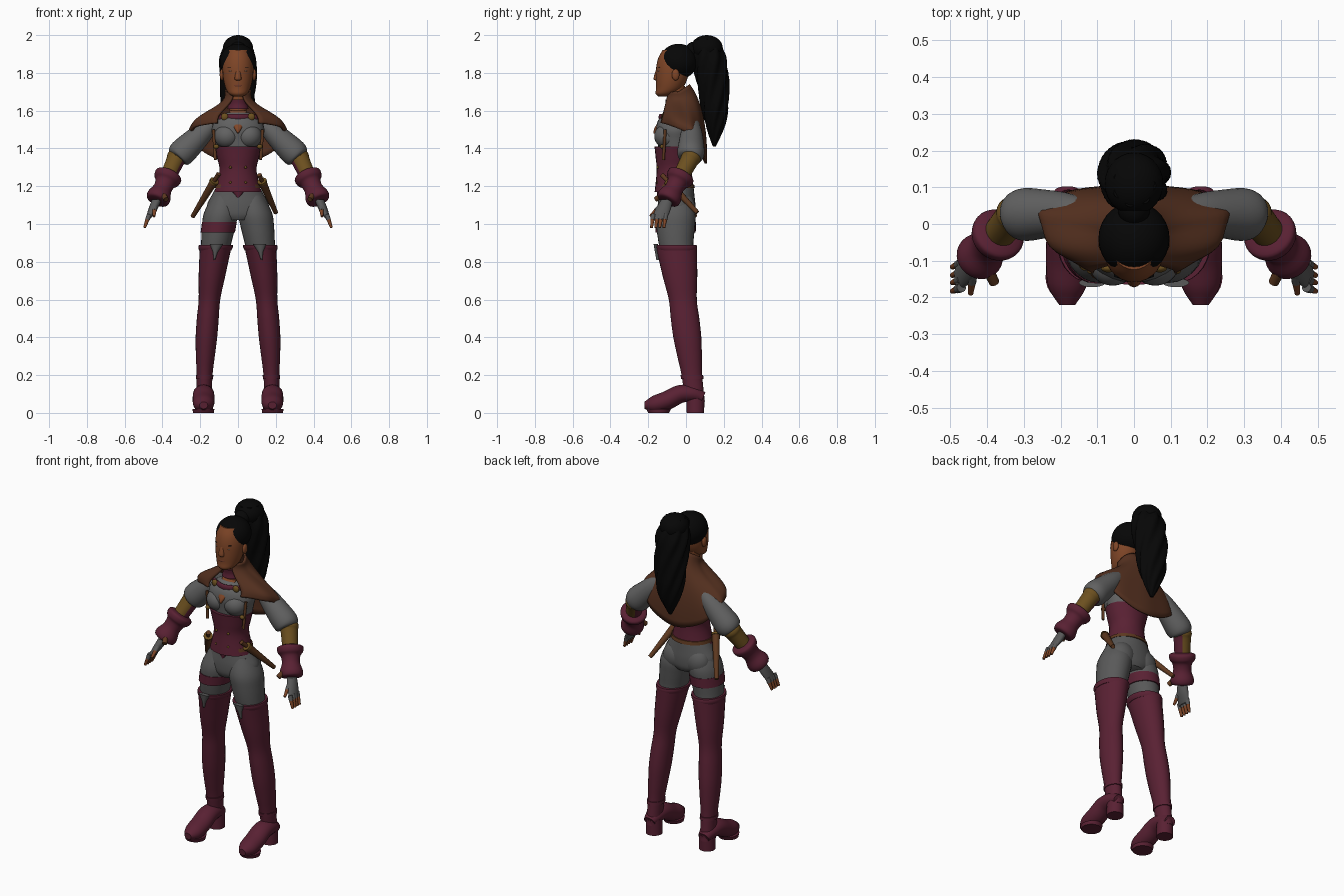
import bpy, bmesh, math
from mathutils import Vector, Matrix

cube = bpy.data.objects.get("Cube")
if cube:
    bpy.data.objects.remove(cube)


def material(name, red, green, blue):
    made = bpy.data.materials.new(name)
    made.use_nodes = True
    made.diffuse_color = (red, green, blue, 1)
    shader = made.node_tree.nodes["Principled BSDF"]
    shader.inputs["Base Color"].default_value = made.diffuse_color
    shader.inputs["Roughness"].default_value = .8
    return made


SKIN = material("warm skin", .21, .06, .02)
HAIR = material("black hair", .002, .002, .002)
BLOUSE = material("blouse grey", .12, .12, .12)
TROUSERS = material("trouser grey", .1, .1, .1)
WINE = material("wine red", .1, .015, .033)
CAPE = material("cape brown", .09, .03, .014)
GOLD = material("dull gold", .15, .08, .014)
LEATHER = material("tan leather", .11, .04, .014)
LIPS = material("lips", .15, .04, .02)
EYES = material("eye white", .25, .2, .17)


def finish(name, bm, *mats):
    bmesh.ops.recalc_face_normals(bm, faces=bm.faces)
    mesh = bpy.data.meshes.new(name)
    bm.to_mesh(mesh)
    bm.free()
    for mat in mats:
        mesh.materials.append(mat)
    mesh.polygons.foreach_set("use_smooth", [True] * len(mesh.polygons))
    mesh.set_sharp_from_angle(angle=math.radians(50))
    obj = bpy.data.objects.new(name, mesh)
    bpy.context.collection.objects.link(obj)
    return obj


def smooth_rows(rows, steps):
    """Add in-between rings that pass smoothly through the given rows."""
    rows = [Vector(row) for row in rows]
    padded = [rows[0], *rows, rows[-1]]
    result = []
    for before, start, end, after in zip(padded, padded[1:], padded[2:], padded[3:]):
        leave, arrive = (end - before) / 2, (after - start) / 2
        for i in range(steps):
            t = i / steps
            ease = t * t * (3 - 2 * t)
            result.append(start.lerp(end, ease) + leave * t * (1 - t) ** 2 - arrive * t * t * (1 - t))
    return result + [rows[-1]]


def loft(name, mat, rows, side=1, flat=True, sides=28, steps=4, lobes=0, accent=None):
    """Skin elliptical rings (x, y, z, width, depth), lying flat or square to the path."""
    rows = smooth_rows(rows, steps)
    bm = bmesh.new()
    rings = []
    for i, row in enumerate(rows):
        across, along = Vector((1, 0, 0)), Vector((0, 1, 0))
        if not flat:
            ahead, behind = rows[min(i + 1, len(rows) - 1)], rows[max(i - 1, 0)]
            path = Vector((ahead - behind)[:3]).normalized()
            across = path.cross(Vector((0, 0, 1))).normalized()
            along = across.cross(path)
        ring = []
        for k in range(sides):
            angle = math.tau * k / sides
            wave = 1 + .09 * math.cos(lobes * angle + i / 2) if lobes else 1
            offset = across * math.cos(angle) * row[3] + along * math.sin(angle) * row[4]
            point = Vector(row[:3]) + offset * wave
            point.x *= side
            ring.append(bm.verts.new(point))
        rings.append(ring)
    for low, high in zip(rings, rings[1:]):
        for k in range(sides):
            bm.faces.new((low[k - 1], low[k], high[k], high[k - 1]))
    bm.faces.new(rings[0])
    bm.faces.new(rings[-1])
    mats = [mat]
    if accent:
        # Second colour on faces turned towards the body
        mats.append(accent)
        bmesh.ops.recalc_face_normals(bm, faces=bm.faces)
        inward = Vector((-side, 0, -.5)).normalized()
        for face in bm.faces:
            face.material_index = int(face.normal.dot(inward) > .7)
    finish(name, bm, *mats)


def column(name, mat, rows, y, deep=1, thick=0, **options):
    """Upright central part from (height, half width) rows."""
    loft(name, mat, [(0, y, z, r, r * deep + thick) for z, r in rows], **options)


def leg_part(name, mat, rows, side, deep=1.3, **options):
    """Part of (height, half width) rows that follows the curved line of the leg."""
    rings = [(.18 - .08 * z * z, max(.055 - .12 * z, -.055), z, r, r * deep) for z, r in rows]
    loft(name, mat, rings, side, **options)


SHOULDER, ELBOW, WRIST = Vector((.17, .03, 1.5)), Vector((.325, .025, 1.35)), Vector((.43, -.1, 1.12))


def arm_part(name, mat, rows, side, **options):
    """Round part of (position, radius) rows: shoulder is 0, elbow 1, wrist 2."""
    rings = []
    for t, r in rows:
        place = SHOULDER.lerp(ELBOW, t) if t < 1 else ELBOW.lerp(WRIST, t - 1)
        rings.append((*place, r, r))
    loft(name, mat, rings, side, False, **options)


def rod(name, mat, start, end, thick, thin, side=1):
    loft(name, mat, [(*start, thick, thick), (*end, thin, thin)], side, False, sides=12, steps=1)


def blob(name, mat, place, size, side=1):
    bm = bmesh.new()
    x, y, z = place
    matrix = Matrix.Translation((x * side, y, z)) @ Matrix.Diagonal((*size, 1))
    bmesh.ops.create_uvsphere(bm, u_segments=28, v_segments=18, radius=1, matrix=matrix)
    finish(name, bm, mat)


def sheathed_dagger(name, top, tip, side=1):
    top, tip = Vector(top), Vector(tip)
    handle = top + (top - tip) / 4
    rod(name + "_scabbard", LEATHER, top, tip, .022, .012, side)
    rod(name + "_guard", GOLD, top, top.lerp(handle, .2), .025, .025, side)
    rod(name + "_grip", LEATHER, top, handle, .01, .013, side)


# Head and neck
column("neck", SKIN, [(1.53, .06), (1.6, .045), (1.73, .045)], y=-.05)
loft("head", SKIN, [(0, y, z, r, r * 1.07) for y, z, r in (
    (-.12, 1.675, .024), (-.108, 1.69, .049), (-.088, 1.72, .066), (-.076, 1.77, .078),
    (-.07, 1.83, .082), (-.065, 1.88, .076), (-.06, 1.92, .06))])
loft("nose", SKIN, [(0, -.15, 1.82, .01, .008), (0, -.158, 1.77, .018, .014), (0, -.15, 1.76, .01, .01)], sides=12)
blob("mouth", LIPS, (0, -.15, 1.733), (.025, .01, .01))
blob("chin", SKIN, (0, -.13, 1.69), (.026, .02, .016))

# Swept-back hair and wavy ponytail
blob("hair_cap", HAIR, (0, -.04, 1.86), (.097, .1, .094))
blob("hair_tie", HAIR, (0, .045, 1.92), (.045, .05, .045))
blob("ponytail_crown", HAIR, (0, .11, 1.93), (.08, .085, .07))
tail_widths = [.055, .09, .093, .088, .08, .055, .01]
tail = []
for i, width in enumerate(tail_widths):
    t = i / (len(tail_widths) - 1)
    tail.append((0, .105 + .05 * math.sin(2 * t), 1.98 - .57 * t, width, width * (1 - t / 4)))
loft("ponytail", HAIR, tail, sides=48, steps=6, lobes=7)

# Torso
column("blouse", BLOUSE, [(1.38, .115), (1.45, .13), (1.5, .14), (1.55, .12), (1.59, .06)], y=-.055, deep=.6, thick=.02)
loft("neckline", SKIN, [(0, -.163, 1.48, .003, .01), (0, -.15, 1.51, .022, .016),
                        (0, -.12, 1.55, .04, .018), (0, -.08, 1.6, .045, .015)])
column("corset", WINE, [(1.17, .125), (1.28, .098), (1.35, .111), (1.41, .127)], y=-.062, deep=.4, thick=.054)
loft("corset_point", WINE, [(0, -.14, 1.14, .004, .01), (0, -.14, 1.2, .06, .02)], steps=1)
column("hips", TROUSERS, [(1.2, .113), (1.15, .14), (1.1, .164), (1.05, .155), (1.02, .09)], y=-.05, deep=.2, thick=.067)
column("belt", LEATHER, [(1.19, .122), (1.21, .118)], y=-.058, thick=-.017, steps=1)
column("choker", WINE, [(1.61, .056), (1.635, .051), (1.66, .054)], y=-.055)
loft("collar_yoke", WINE, [(x, y, 1.565, .01, .018) for x, y in ((-.1, -.09), (0, -.135), (.1, -.09))], flat=False)

# Open shoulder cape with a raised collar, hanging lower at the back
bm = bmesh.new()
grid, columns, levels = [], 44, 16
for i in range(levels + 1):
    t = i / levels
    flare = min(max((t - .1) / .8, 0), 1)
    width = .07 + .19 * flare * flare * (3 - 2 * flare)
    line = []
    for k in range(columns + 1):
        angle = math.radians(155) * (2 * k / columns - 1)
        facing = math.cos(angle)
        depth = .06 + .02 * t + .1 * t * (1 - t) if facing > 0 else .06 + .12 * t
        drop = .17 * t * t * ((1 + facing) / 2) ** 3
        lift = .04 * facing * (1 - t) if facing > 0 else -.05 * facing * t
        ripple = 1 + .02 * t * math.cos(9 * angle)
        x = width * math.sin(angle) * ripple
        y = depth * facing * ripple - .04 + .07 * t
        line.append(bm.verts.new((x, y, 1.7 - .21 * t - drop + lift)))
    grid.append(line)
for low, high in zip(grid, grid[1:]):
    for k in range(columns):
        bm.faces.new((low[k], low[k + 1], high[k + 1], high[k]))
cape = finish("shoulder_cape", bm, CAPE)
cape.modifiers.new("cloth_thickness", "SOLIDIFY").thickness = .012

for side in (1, -1):
    # Ears, eyes and brows
    blob("ear", SKIN, (.085, -.055, 1.79), (.012, .02, .03), side)
    blob("eye", EYES, (.033, -.14, 1.81), (.015, .01, .005), side)
    blob("iris", HAIR, (.033, -.148, 1.81), (.005, .003, .005), side)
    blob("eyebrow", HAIR, (.035, -.14, 1.83), (.02, .008, .003), side)

    # Chest, harness and seat
    blob("bust", BLOUSE, (.058, -.1, 1.465), (.068, .068, .065), side)
    blob("seat", TROUSERS, (.075, -.01, 1.08), (.075, .062, .08), side)
    blob("collar_buckle", GOLD, (.07, -.12, 1.567), (.02, .012, .02), side)
    rod("harness_strap", LEATHER, (.13, -.11, 1.5), (.12, -.12, 1.34), .008, .008, side)
    blob("harness_buckle", GOLD, (.115, -.125, 1.41), (.014, .012, .012), side)
    for z in (1.22, 1.3):
        blob("corset_stud", GOLD, (.04, -.15, z), (.007, .007, .007), side)

    # Arm, bracer and flared glove
    arm_part("sleeve", BLOUSE, [(-.2, .04), (.1, .056), (.5, .067), (.8, .072), (.95, .064), (1.02, .04)], side)
    arm_part("bracer", GOLD, [(.95, .046), (1, .053), (1.08, .048), (1.5, .042)], side, accent=WINE)
    arm_part("glove_cuff", WINE, [(1.36, .045), (1.4, .072), (1.5, .07), (1.58, .054), (1.72, .05),
                                  (1.88, .064), (1.98, .058), (2, .03)], side)
    rod("glove_tab", LEATHER, (.4, -.12, 1.16), (.38, -.16, 1.13), .016, .014, side)

    # Hand with covered knuckles and bare fingertips
    loft("hand", TROUSERS, [(.43, -.1, 1.13, .025, .03), (.45, -.12, 1.08, .024, .04), (.475, -.14, 1.03, .014, .04)], side)
    fingers = [(Vector((.47, y, 1.05)), Vector((.495, y - .01, .98))) for y in (-.107, -.13, -.15, -.173)]
    fingers.append((Vector((.44, -.14, 1.09)), Vector((.445, -.19, 1.04))))
    for base, tip in fingers:
        middle = base.lerp(tip, .4)
        rod("finger_sleeve", TROUSERS, base, middle, .013, .012, side)
        rod("fingertip", SKIN, middle, tip, .011, .007, side)

    # Thigh and tall boot
    leg_part("thigh", TROUSERS, [(1.15, .06), (1.06, .09), (.98, .088), (.9, .08), (.85, .075)], side, deep=1.15)
    leg_part("boot_shaft", WINE, [(.06, .04), (.2, .042), (.3, .05), (.4, .057), (.5, .058),
                                  (.6, .057), (.72, .07), (.88, .084)], side)
    leg_part("boot_top_band", WINE, [(.86, .085), (.875, .091), (.89, .09)], side, deep=1.2, steps=2)
    leg_part("ankle_band", WINE, [(.18, .046), (.2, .046)], side, steps=1)
    loft("boot_top_tab", TROUSERS, [(.125, -.147, .81, .004, .01), (.12, -.152, .85, .012, .012),
                                    (.114, -.16, .895, .036, .012)], side, steps=1)
    loft("boot_foot", WINE, [(.182, y, z, r, r * .85) for y, z, r in (
        (.09, .08, .035), (.04, .1, .05), (-.03, .1, .056), (-.1, .066, .058), (-.17, .045, .052), (-.22, .04, .022))],
        side, False)
    loft("boot_heel", WINE, [(.178, .05, 0, .046, .046), (.178, .05, .09, .043, .048)], side, steps=1)
    loft("toe_sole", WINE, [(.183, -.145, 0, .055, .055), (.183, -.145, .02, .058, .065)], side, steps=1)

# Thigh strap on the right leg
leg_part("thigh_strap", WINE, [(.955, .091), (1.01, .092)], -1, deep=1.17, steps=1)

# Daggers at the belt, slanting back over the hips
sheathed_dagger("right", (.13, -.1, 1.22), (.24, .05, 1.04), -1)
sheathed_dagger("left", (.13, -.09, 1.22), (.2, .06, 1.06))
